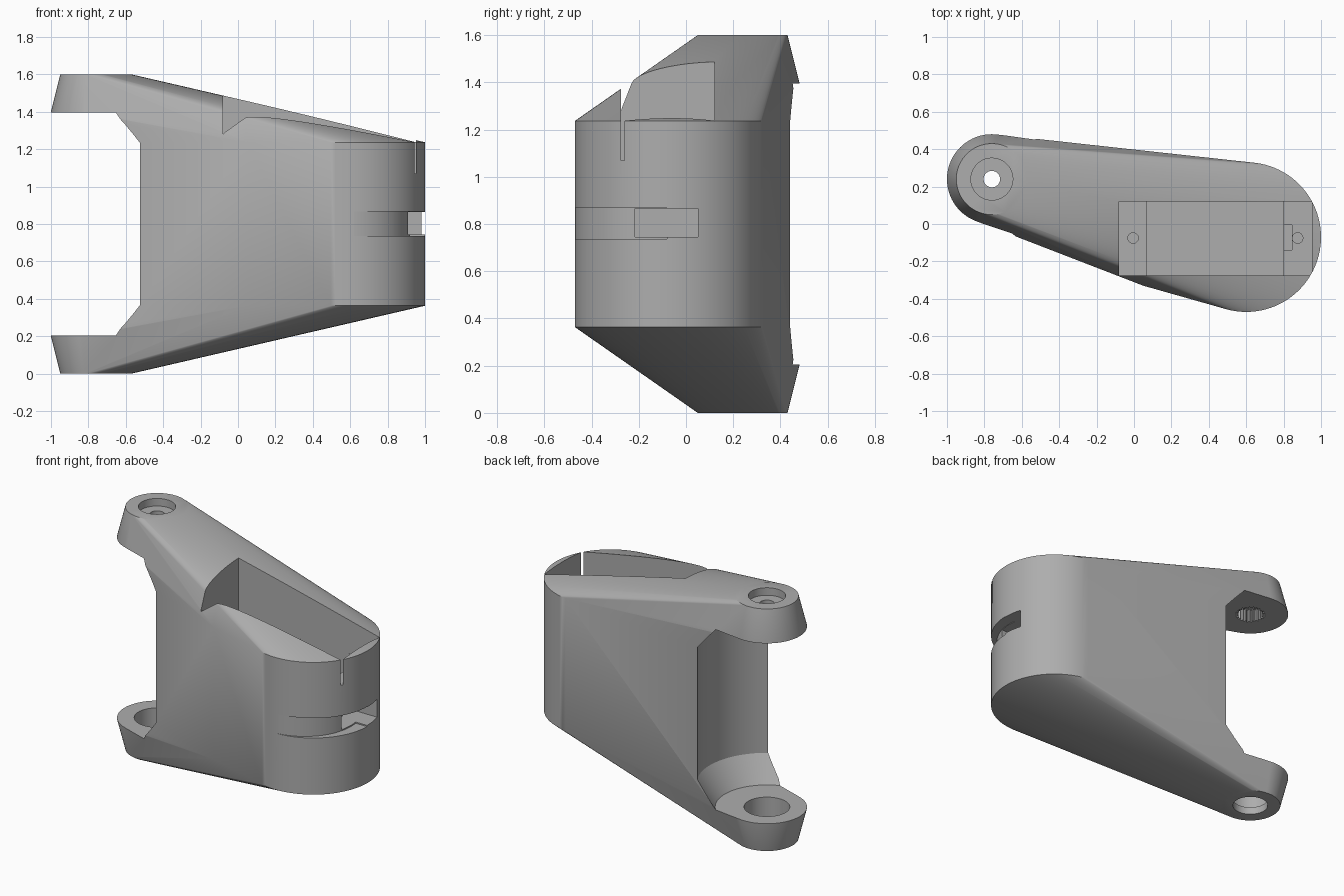
import bpy, bmesh, math
from mathutils import Matrix

if "Cube" in bpy.data.objects:
    bpy.data.objects.remove(bpy.data.objects["Cube"], do_unlink=True)

PIVOT = (-0.76, 0.24)      # forked end
HOUSING = (0.6, -0.07)     # rounded housing end
MID = 0.8                  # height of the symmetry plane

grey = bpy.data.materials.new("plain grey")
grey.use_nodes = True
grey.diffuse_color = (0.42, 0.42, 0.42, 1)
grey.node_tree.nodes["Principled BSDF"].inputs["Base Color"].default_value = (0.42, 0.42, 0.42, 1)


def make_object(name, bm):
    bmesh.ops.recalc_face_normals(bm, faces=bm.faces)
    mesh = bpy.data.meshes.new(name)
    bm.to_mesh(mesh)
    bm.free()
    mesh.materials.append(grey)
    ob = bpy.data.objects.new(name, mesh)
    bpy.context.collection.objects.link(ob)
    return ob


def ring(radius, z, centre, n=96):
    """Points of a horizontal circle; radius may depend on the index."""
    r = radius if callable(radius) else lambda i: radius
    return [(centre[0] + r(i) * math.cos(math.tau * i / n),
             centre[1] + r(i) * math.sin(math.tau * i / n), z) for i in range(n)]


def stack(name, levels, centre, n=96):
    """Solid made of stacked circles, given as (radius, z)."""
    bm = bmesh.new()
    rings = [[bm.verts.new(p) for p in ring(r, z, centre, n)] for r, z in levels]
    for low, high in zip(rings, rings[1:]):
        for i in range(n):
            j = (i + 1) % n
            bm.faces.new((low[i], low[j], high[j], high[i]))
    bm.faces.new(rings[0])
    bm.faces.new(rings[-1])
    return make_object(name, bm)


def box(name, x, y, z):
    bm = bmesh.new()
    size = Matrix.Diagonal((x[1] - x[0], y[1] - y[0], z[1] - z[0], 1))
    place = Matrix.Translation((sum(x) / 2, sum(y) / 2, sum(z) / 2))
    bmesh.ops.create_cube(bm, size=1, matrix=place @ size)
    return make_object(name, bm)


def subtract(target, cutter):
    cutter.hide_render = True
    mod = target.modifiers.new("cut", "BOOLEAN")
    mod.operation = "DIFFERENCE"
    mod.solver = "EXACT"
    mod.object = cutter
    bpy.context.view_layer.objects.active = target
    bpy.ops.object.modifier_apply(modifier=mod.name)
    bpy.data.objects.remove(cutter, do_unlink=True)


# Arm body: hull around the housing cylinder and the two tapered bosses
bm = bmesh.new()
points = []
for side in (-1, 1):
    points += ring(0.4, MID + side * 0.437, HOUSING)
    points += ring(0.24, MID + side * 0.6, PIVOT)
    points += ring(0.19, MID + side * 0.8, PIVOT)
    points.append((0.05, -0.33, MID + side * 0.437))
for p in points:
    bm.verts.new(p)
hull = bmesh.ops.convex_hull(bm, input=bm.verts)
loose = {g for g in hull["geom_interior"] + hull["geom_unused"] if isinstance(g, bmesh.types.BMVert)}
bmesh.ops.delete(bm, geom=list(loose), context="VERTS")
bmesh.ops.dissolve_limit(bm, angle_limit=0.005, verts=bm.verts, edges=bm.edges)
arm = make_object("arm_body", bm)

# Fork gap with conical ends
subtract(arm, stack("fork_gap", [(0.31, 0.204), (0.42, 0.365), (0.42, 1.235), (0.31, 1.396)], PIVOT))

# Pocket: open top down to the ledges, then a deep well
subtract(arm, box("pocket_top", (-0.08, 0.951), (-0.275, 0.12), (1.07, 2)))
subtract(arm, box("pocket_well", (0.07, 0.8), (-0.2749, 0.1199), (0.56, 1.2)))
for x in (-0.005, 0.875):
    subtract(arm, stack("screw_hole", [(0.028, 0.9), (0.028, 1.2)], (x, -0.075), 32))

# Cable passage: window, vertical slot and tapering outside groove
subtract(arm, box("cable_window", (0.78, 1.2), (-0.215, 0.05), (0.745, 0.865)))
subtract(arm, box("cable_slot", (0.79, 0.845), (-0.14, -0.005), (0.8, 1.2)))
groove = box("cable_groove", (0.62, 1.2), (-0.6, -0.08), (0.737, 0.868))
subtract(groove, stack("groove_floor", [(0.34, 0.6), (0.34, 1)], (0.58, -0.13)))
subtract(arm, groove)

# Upper boss: screw recess, through hole and toothed socket
subtract(arm, stack("screw_recess", [(0.112, 1.55), (0.112, 1.7)], PIVOT))
subtract(arm, stack("screw_through", [(0.044, 1.3), (0.044, 1.65)], PIVOT, 48))
teeth = lambda i: 0.095 if i % 4 < 2 else 0.08
subtract(arm, stack("toothed_socket", [(teeth, 1.3), (teeth, 1.48)], PIVOT))

# Lower boss: stepped bearing seat
subtract(arm, stack("bearing_seat", [(0.11, -0.1), (0.11, 0.05), (0.137, 0.0501), (0.137, 0.3)], PIVOT))

# Smooth shading with crisp edges
bpy.ops.object.select_all(action="DESELECT")
arm.select_set(True)
bpy.context.view_layer.objects.active = arm
bpy.ops.object.shade_smooth_by_angle(angle=math.radians(25))
